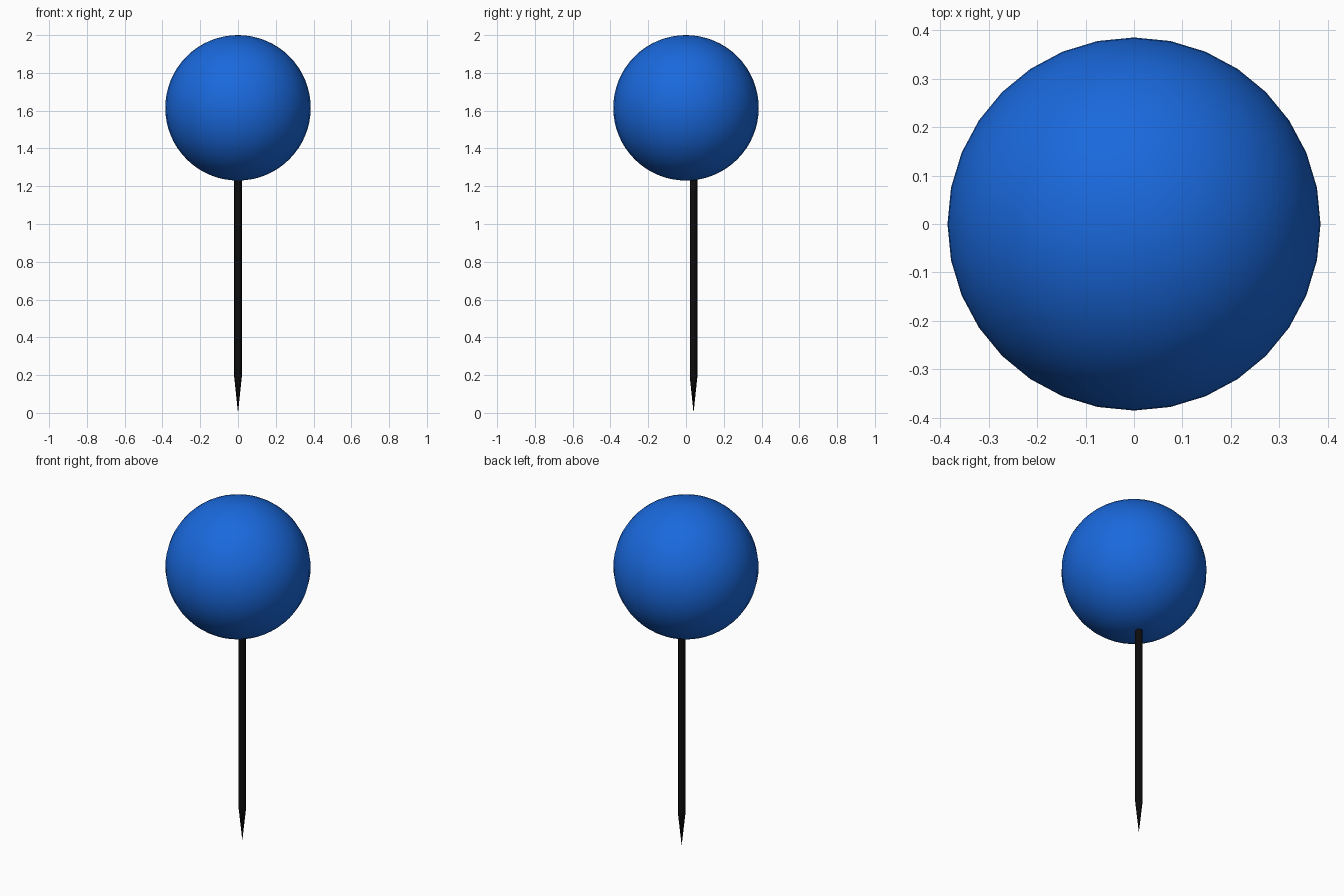
import bpy

if "Cube" in bpy.data.objects:
    bpy.data.objects.remove(bpy.data.objects["Cube"])

def finish(obj, name, color):
    obj.name = name
    mat = bpy.data.materials.new(name + "_color")
    mat.diffuse_color = color
    mat.use_nodes = True
    mat.node_tree.nodes["Principled BSDF"].inputs["Base Color"].default_value = mat.diffuse_color
    obj.data.materials.append(mat)
    bpy.ops.object.shade_smooth_by_angle()

BLUE = (0.01, 0.14, 0.72, 1)
BLACK = (0.004, 0.004, 0.004, 1)
R, PIN_Y, PIN_R = 0.385, 0.04, 0.02
TIP_H, PIN_TOP = 0.19, 1.26

# round head
bpy.ops.mesh.primitive_uv_sphere_add(segments=32, ring_count=32, radius=R,
                                     location=(0, 0, 2 - R))
finish(bpy.context.object, "pin_head", BLUE)

# straight needle shaft, slightly behind the head's axis
bpy.ops.mesh.primitive_cylinder_add(vertices=12, radius=PIN_R, depth=PIN_TOP - TIP_H,
                                    location=(0, PIN_Y, (PIN_TOP + TIP_H) / 2),
                                    end_fill_type='NOTHING')
finish(bpy.context.object, "needle_shaft", BLACK)

# sharpened point
bpy.ops.mesh.primitive_cone_add(vertices=12, radius1=0, radius2=PIN_R, depth=TIP_H,
                                location=(0, PIN_Y, TIP_H / 2),
                                end_fill_type='NOTHING')
finish(bpy.context.object, "needle_point", BLACK)
